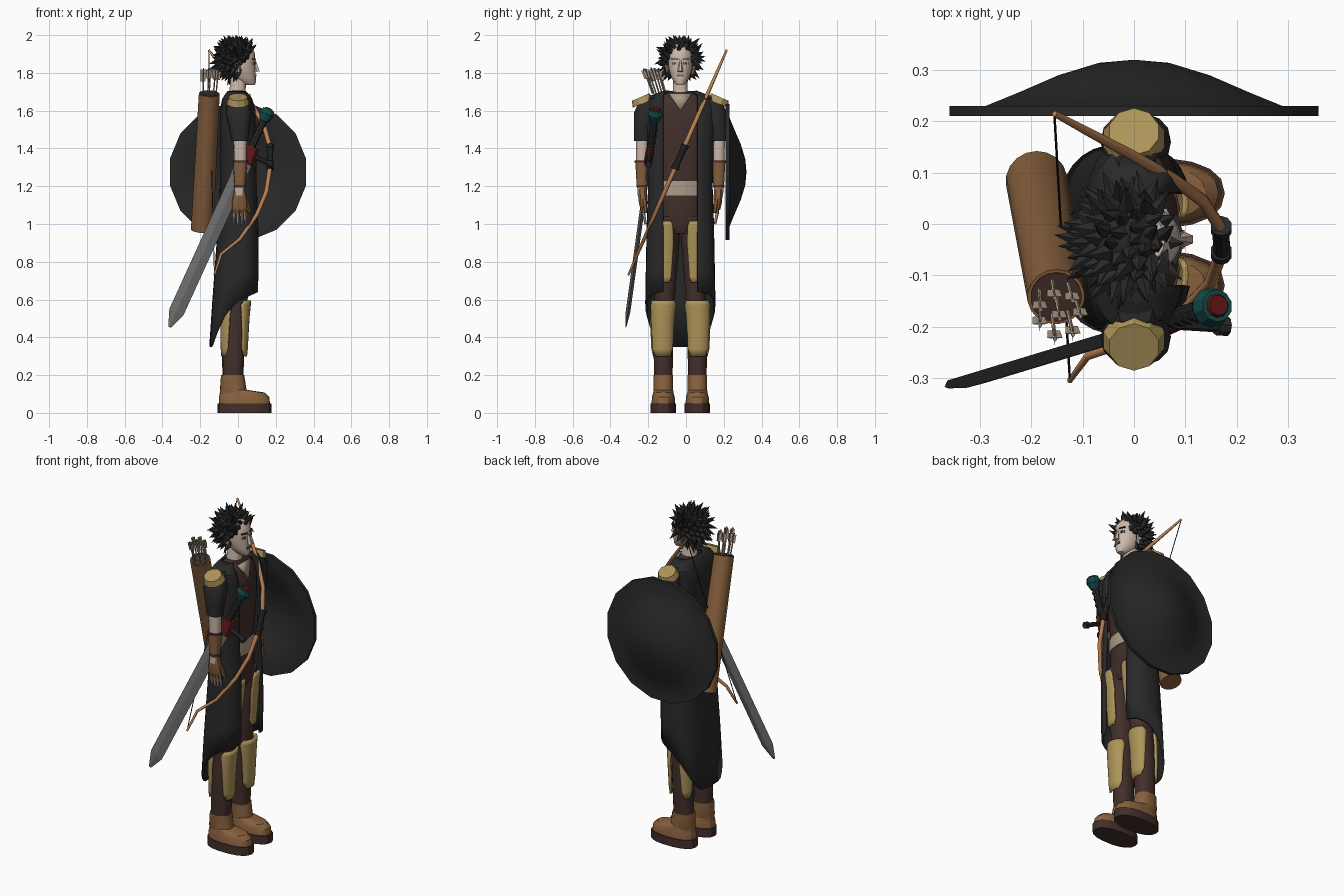
import bpy, bmesh, math, random
from mathutils import Vector, Matrix

if "Cube" in bpy.data.objects:
    bpy.data.objects.remove(bpy.data.objects["Cube"])

random.seed(4)
YC = -0.03  # body centre line


def mat(name, r, g, b):
    m = bpy.data.materials.new(name)
    m.diffuse_color = (r, g, b, 1)
    m.use_nodes = True
    m.node_tree.nodes["Principled BSDF"].inputs["Base Color"].default_value = m.diffuse_color
    return m


BLACK = mat("charcoal", .022, .022, .022)
SKIN = mat("skin", .61, .48, .40)
LEATHER = mat("leather brown", .25, .12, .048)
DARK = mat("dark brown", .055, .029, .024)
GOLD = mat("gold", .42, .30, .10)
BEIGE = mat("beige", .42, .33, .24)
STEEL = mat("steel", .14, .14, .14)
RED = mat("dark red", .11, .008, .01)
TEAL = mat("teal", .006, .065, .06)
WOOD = mat("bow wood", .48, .22, .09)


def finish(name, bm, m, thick=0):
    bmesh.ops.recalc_face_normals(bm, faces=bm.faces[:])
    me = bpy.data.meshes.new(name)
    bm.to_mesh(me)
    bm.free()
    me.materials.append(m)
    ob = bpy.data.objects.new(name, me)
    bpy.context.collection.objects.link(ob)
    if thick:
        s = ob.modifiers.new("thickness", 'SOLIDIFY')
        s.thickness, s.offset = thick, 0
    return ob


def skin_rings(bm, rings, closed):
    vs = [[bm.verts.new(p) for p in r] for r in rings]
    n = len(vs[0])
    for a, b in zip(vs, vs[1:]):
        for i in range(n if closed else n - 1):
            j = (i + 1) % n
            bm.faces.new((a[i], a[j], b[j], b[i]))
    if closed:
        bm.faces.new(vs[0])
        bm.faces.new(vs[-1])


def sp(v, e):
    return math.copysign(abs(v) ** e, v)


def loft(name, rows, m, side=0, n=14, e=.85, span=None, mid=0, thick=0):
    """rows: z, back x, front x, half width, offset from the centre line"""
    bm, rings = bmesh.new(), []
    for k, (z, x0, x1, hw, off) in enumerate(rows):
        if span:
            angs = [mid + span[k] * (2 * i / n - 1) for i in range(n + 1)]
        else:
            angs = [2 * math.pi * i / n for i in range(n)]
        rings.append([((x0 + x1) / 2 + (x1 - x0) / 2 * sp(math.cos(a), e),
                       YC + side * off + hw * sp(math.sin(a), e), z) for a in angs])
    skin_rings(bm, rings, not span)
    return finish(name, bm, m, thick)


def rod(name, p, q, r1, r2, m, n=10, flat=1, hint=(1, 0, 0)):
    p, q = Vector(p), Vector(q)
    z = (q - p).normalized()
    h = Vector(hint)
    if abs(z.dot(h)) > .98:
        h = Vector((0, 1, 0))
    x = (h - z * h.dot(z)).normalized()
    y = z.cross(x) * flat
    M = Matrix.Translation((p + q) / 2) @ Matrix((x, y, z)).transposed().to_4x4()
    bm = bmesh.new()
    bmesh.ops.create_cone(bm, cap_ends=True, segments=n, radius1=r1, radius2=r2,
                          depth=(q - p).length, matrix=M)
    return finish(name, bm, m)


def box(name, c, s, m, rot=None):
    bm = bmesh.new()
    M = Matrix.Translation(c) @ (rot or Matrix()) @ Matrix.Diagonal((*s, 1))
    bmesh.ops.create_cube(bm, size=1, matrix=M)
    return finish(name, bm, m)


def table(t, z):
    """linear lookup in rows sorted by falling first value"""
    for a, b in zip(t, t[1:]):
        if z >= b[0]:
            f = min(1, max(0, (a[0] - z) / (a[0] - b[0])))
            return [u + (v - u) * f for u, v in zip(a[1:], b[1:])]
    return list(t[-1][1:])


# legs, boots and leg armour
for s, tag in ((-1, "right"), (1, "left")):
    loft(tag + "_sole", [(0, -.108, .177, .069, .09), (.05, -.108, .177, .069, .09)], DARK, s, 18)
    loft(tag + "_boot", [(.05, -.1, .17, .063, .09), (.085, -.1, .165, .061, .09), (.108, -.096, .14, .054, .09),
                         (.122, -.096, .045, .053, .09), (.2, -.09, .033, .053, .09)], LEATHER, s, 18)
    loft(tag + "_trouser_leg", [(.19, -.083, .028, .05, .09), (.45, -.085, .04, .055, .09), (.65, -.07, .055, .055, .08),
                                (.9, -.085, .08, .062, .066), (1.04, -.09, .09, .063, .06)], DARK, s)
    shin = [(.30, -.085, .042, .057, .093), (.34, -.086, .046, .06, .094), (.5, -.088, .055, .064, .094),
            (.57, -.085, .062, .066, .09), (.595, -.085, .062, .066, .09)]
    loft(tag + "_shin_guard", shin, GOLD, s, 10, span=[.6, .95, 1.1, 1.25, 1.0], thick=.012)
    loft(tag + "_calf_guard", shin, GOLD, s, 8, span=[.3, .5, .65, .7, .4], mid=math.pi - s * .6, thick=.012)
    loft(tag + "_thigh_guard", [(.69, -.08, .068, .06, .078), (.72, -.08, .07, .062, .077), (.9, -.085, .09, .066, .07),
                                (.99, -.085, .1, .066, .07), (1.015, -.085, .1, .066, .07)],
         GOLD, s, 8, span=[.35, .5, .55, .5, .35], mid=s * .1, thick=.012)

# trunk
loft("hips", [(.95, -.07, .07, .09, 0), (1.0, -.09, .09, .125, 0), (1.16, -.08, .085, .125, 0)], DARK)
loft("belt", [(1.15, -.085, .092, .13, 0), (1.23, -.085, .092, .13, 0)], BEIGE)
loft("shirt", [(1.22, -.075, .082, .125, 0), (1.4, -.08, .09, .14, 0), (1.55, -.08, .09, .15, 0),
               (1.63, -.075, .08, .15, 0), (1.67, -.06, .055, .12, 0), (1.7, -.045, .04, .06, 0)], DARK)
bm = bmesh.new()
bm.faces.new([bm.verts.new(p) for p in ((.091, YC, 1.6), (.06, YC - .06, 1.69), (.06, YC + .06, 1.69))])
finish("collar_v", bm, BEIGE, .008)

# long open coat with a hem that drops to the back
SHAPE = [(1.7, -.05, .05, .085), (1.685, -.062, .06, .125), (1.66, -.078, .075, .17), (1.6, -.09, .09, .185),
         (1.45, -.09, .095, .175), (1.2, -.09, .1, .165), (1.0, -.1, .108, .172), (.8, -.115, .11, .176),
         (.6, -.13, .105, .18), (.34, -.147, .1, .18)]
HEM = [(.1, .64), (.0, .59), (-.07, .52), (-.12, .41), (-.14, .35)]
N, E, rings = 28, .7, []
for k in range(10):
    ring = []
    for i in range(N + 1):
        u = 2 * i / N - 1
        z = SHAPE[min(k, 6)][0]
        for _ in range(3):
            x0, x1, hw = table(SHAPE, z)
            a0 = math.asin((min(.09, hw * .8) / hw) ** (1 / E))
            a = math.pi + u * (math.pi - a0)
            x = (x0 + x1) / 2 + (x1 - x0) / 2 * sp(math.cos(a), E)
            if k > 6:
                z = 1.0 + (table(HEM, x)[0] - 1.0) * (k - 6) / 3
        ring.append((x, YC + hw * sp(math.sin(a), E), z))
    rings.append(ring)
bm = bmesh.new()
skin_rings(bm, rings, False)
finish("long_coat", bm, BLACK, .012)

# arms
for s, tag in ((-1, "right"), (1, "left")):
    loft(tag + "_sleeve", [(1.44, -.035, .055, .042, .204), (1.5, -.045, .06, .047, .2), (1.59, -.065, .072, .056, .19),
                           (1.645, -.055, .058, .05, .172), (1.68, -.03, .035, .03, .14)], BLACK, s)
    o = YC + s * .202
    rod(tag + "_shoulder_plate", (0, o - s * .006, 1.64), (0, o + s * .008, 1.672), .062, .05, GOLD, 10)
    loft(tag + "_arm", [(1.15, -.018, .032, .024, .203), (1.32, -.02, .045, .031, .203), (1.46, -.025, .047, .034, .203)], SKIN, s)
    loft(tag + "_bracer", [(1.19, -.018, .038, .028, .203), (1.22, -.02, .04, .03, .203), (1.33, -.027, .05, .036, .203)], LEATHER, s)
    for z, w in ((1.325, .04), (1.195, .031)):
        loft(tag + "_bracer_rim", [(z, .01 - w, .014 + w, w, .203), (z + .012, .01 - w, .014 + w, w, .203)], DARK, s)
    loft(tag + "_glove", [(1.075, -.028, .045, .016, .195), (1.11, -.034, .05, .023, .197), (1.15, -.026, .044, .024, .2),
                          (1.195, -.015, .034, .024, .203)], LEATHER, s)
    for i in range(4):
        x = -.021 + i * .02
        y = YC + s * .196
        rod(tag + "_finger_base", (x, y, 1.09), (x, y - s * .002, 1.055), .011, .0105, LEATHER, 6)
        rod(tag + "_finger", (x, y, 1.06), (x, y - s * .012, .995 + .008 * abs(i - 1.5)), .009, .006, SKIN, 6)
    rod(tag + "_thumb", (.04, YC + s * .19, 1.13), (.062, YC + s * .182, 1.06), .013, .008, LEATHER, 6)

# head and face
loft("neck", [(1.66, -.05, .045, .05, 0), (1.7, -.045, .04, .04, 0), (1.8, -.04, .045, .038, 0)], SKIN)
loft("head", [(1.735, .04, .088, .018, 0), (1.75, .0, .095, .034, 0), (1.78, -.04, .094, .05, 0), (1.82, -.06, .092, .062, 0),
              (1.87, -.07, .092, .067, 0), (1.91, -.07, .088, .066, 0), (1.95, -.05, .06, .05, 0)], SKIN, n=20, e=.95)
rod("nose", (.086, YC, 1.872), (.098, YC, 1.806), .007, .02, SKIN, 6, flat=.75)
box("lips", (.094, YC, 1.786), (.008, .036, .012), STEEL)
for s in (-1, 1):
    box("eye_white", (.083, YC + s * .03, 1.85), (.009, .027, .013), BEIGE, Matrix.Rotation(s * .35, 4, 'Z'))
    box("iris", (.086, YC + s * .029, 1.85), (.009, .011, .012), DARK, Matrix.Rotation(s * .35, 4, 'Z'))
    box("eyebrow", (.085, YC + s * .031, 1.874), (.009, .036, .007), BLACK, Matrix.Rotation(s * .35, 4, 'Z'))
    rod("ear", (.0, YC + s * .064, 1.79), (-.005, YC + s * .078, 1.855), .012, .02, SKIN, 8, flat=.5)

# spiky hair: cap plus cones
hc = Vector((-.012, YC, 1.875))
hr = Vector((.092, .088, .1))


def hairy(p):
    hairline = 1.91 if p.x > .05 else 1.85 if p.x > .0 else 1.775
    return p.z > hairline


bm = bmesh.new()
bmesh.ops.create_uvsphere(bm, u_segments=20, v_segments=14, radius=1,
                          matrix=Matrix.Translation(hc) @ Matrix.Diagonal((*hr, 1)))
bmesh.ops.delete(bm, geom=[f for f in bm.faces if not hairy(f.calc_center_median())], context='FACES')
count = 130
for i in range(count):
    w = 1 - 2 * (i + .5) / count
    a = i * 2.39996
    q = math.sqrt(1 - w * w)
    d = Vector((q * math.cos(a), q * math.sin(a), w))
    p = hc + Vector(d[j] * hr[j] for j in range(3))
    if not hairy(p):
        continue
    aim = (d + Vector((-.25, 0, .15 if w > 0 else -.2)) + Vector(random.uniform(-.3, .3) for _ in range(3))).normalized()
    ln = random.uniform(.055, .085)
    M = Matrix.Translation(p + aim * (ln / 2 - .025)) @ aim.to_track_quat('Z', 'Y').to_matrix().to_4x4()
    bmesh.ops.create_cone(bm, cap_ends=True, segments=5, radius1=.025, radius2=0, depth=ln, matrix=M)
top = max(bm.verts, key=lambda v: v.co.z)
for v in bm.verts:
    v.co.z = min(v.co.z, 2.0)
top.co.z = 2.0
hair = finish("spiky_hair", bm, BLACK)

# round domed shield on the left side
prof = [(.002, .32), (.07, .314), (.15, .29), (.23, .256), (.295, .23), (.367, .23), (.367, .21), (.295, .21),
        (.23, .238), (.15, .272), (.07, .296), (.002, .302)]
bm = bmesh.new()
skin_rings(bm, [[(r * math.cos((i + .5) * math.pi / 8), y, 1.275 + r * math.sin((i + .5) * math.pi / 8))
                 for i in range(16)] for r, y in prof], True)
finish("round_shield", bm, BLACK)

# quiver and arrows
qa, qb = Vector((-.19, .085, .97)), Vector((-.152, -.142, 1.69))
ax = (qb - qa).normalized()
rod("quiver", qa, qb, .06, .056, LEATHER, 18)
rod("quiver_mouth", qb, qb + ax * .003, .05, .05, DARK, 18)
for i in range(8):
    r = .036 if i else 0
    o = Vector((r * math.cos(i * .9), r * math.sin(i * .9), 0))
    p = qb + o
    q = p + ax * random.uniform(.11, .145) + o * .15
    rod("arrow_shaft", p, q, .004, .004, BEIGE, 6)
    for h in ((1, 0, 0), (0, 1, 0)):
        rod("arrow_feather", q - ax * .055, q - ax * .008, .012, .015, BEIGE, 4, .12, h)

# sword
tip, end = Vector((-.362, -.318, .455)), Vector((.15, -.163, 1.578))
P = lambda t: tip.lerp(end, t)
d = (end - tip).normalized()
w = (Vector((1, 0, 0)) - d * d.x).normalized()
rod("sword_tip", tip, P(.07), .008, .041, STEEL, 4, .3)
rod("sword_blade", P(.07), P(.8), .041, .041, STEEL, 4, .3)
c = P(.815)
rod("crossguard", c - w * .05, c + w * .135, .013, .013, BLACK, 8)
rod("crossguard_knob", c + w * .115, c + w * .14, .019, .019, BLACK, 8)
rod("guard_block", P(.775), P(.85), .05, .042, RED, 8, .5)
rod("sword_grip", P(.84), P(.98), .018, .018, BLACK, 8)
for i in range(4):
    rod("grip_ring", P(.865 + i * .028), P(.875 + i * .028), .022, .022, BLACK, 8)
rod("pommel_lower", P(.97), P(1.0), .024, .04, TEAL, 10)
rod("pommel_upper", P(1.0), P(1.024), .04, .032, TEAL, 10)
rod("pommel_gem", P(1.02), P(1.03), .026, .02, RED, 10)

# bow slung across the chest
bow_y = lambda z: .215 - .437 * (1.92 - z)
path = [(-.155, 1.92), (-.09, 1.84), (0, 1.73), (.075, 1.63), (.135, 1.53), (.166, 1.42), (.17, 1.3), (.15, 1.17),
        (.1, 1.05), (.01, .92), (-.09, .84), (-.125, .73)]
cu = bpy.data.curves.new("bow", 'CURVE')
cu.dimensions, cu.bevel_depth, cu.bevel_resolution, cu.use_fill_caps = '3D', .012, 1, True
spl = cu.splines.new('POLY')
spl.points.add(len(path) - 1)
for i, (pt, (x, z)) in enumerate(zip(spl.points, path)):
    pt.co = (x, bow_y(z), z, 1)
    pt.radius = 1.1 - .6 * (abs(i - 5.5) / 5.5) ** 2
cu.materials.append(WOOD)
bow = bpy.data.objects.new("bow", cu)
bpy.context.collection.objects.link(bow)
rod("bow_grip", (.168, bow_y(1.42), 1.42), (.172, bow_y(1.29), 1.29), .017, .017, BLACK)
for z in (1.41, 1.3):
    rod("bow_grip_band", (.17, bow_y(z + .01), z + .01), (.17, bow_y(z - .01), z - .01), .021, .021, BLACK)
rod("bow_string", (-.155, bow_y(1.915), 1.915), (-.125, bow_y(.735), .735), .0025, .0025, BLACK, 5)

# soften rounded parts, keep hair faceted
for ob in bpy.context.scene.objects:
    ob.select_set(ob.type == 'MESH' and ob is not hair)
bpy.context.view_layer.objects.active = bpy.data.objects["hips"]
bpy.ops.object.shade_smooth_by_angle(angle=math.radians(30))
